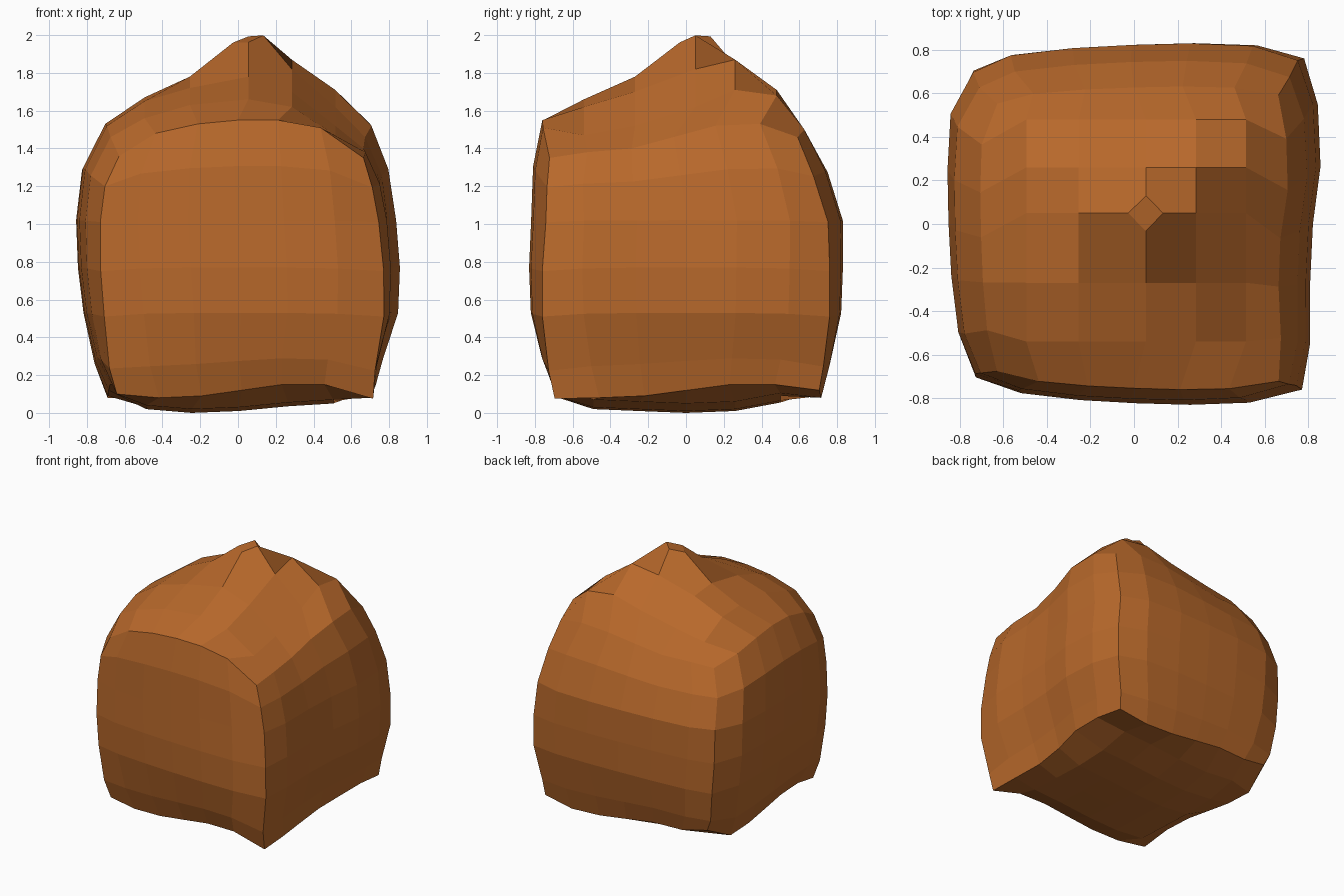
import bpy, bmesh

if "Cube" in bpy.data.objects:
    bpy.data.objects.remove(bpy.data.objects["Cube"])

# Side rings: z at face middle, z at corner, x min, x max, y min, y max, corner squareness
RINGS = [
    (0.11, 0.11, -0.70, 0.73, -0.71, 0.72, 0.965),
    (0.27, 0.24, -0.77, 0.77, -0.77, 0.77, 0.93),
    (0.53, 0.51, -0.83, 0.85, -0.83, 0.83, 0.90),
    (0.77, 0.75, -0.86, 0.86, -0.84, 0.84, 0.89),
    (1.02, 1.01, -0.87, 0.84, -0.83, 0.84, 0.88),
    (1.29, 1.22, -0.84, 0.80, -0.82, 0.76, 0.88),
    (1.54, 1.38, -0.72, 0.71, -0.77, 0.64, 0.92),
]
ALONG = [0, 0.31, 0.64]            # spacing from face middle towards corner
ROUND = [0, 0.04, 0.27, 1]         # how strongly each column bends to the corner

# Top heights, rows from front to back, columns from left to right
TOP = [
    (1.36, 1.48, 1.53, 1.55, 1.55, 1.51, 1.35),
    (1.46, 1.56, 1.63, 1.66, 1.62, 1.47, 1.38),
    (1.52, 1.65, 1.72, 1.78, 1.70, 1.52, 1.40),
    (1.53, 1.67, 1.78, 2.00, 1.82, 1.62, 1.46),
    (1.51, 1.66, 1.76, 1.84, 1.87, 1.71, 1.52),
    (1.47, 1.55, 1.59, 1.65, 1.71, 1.68, 1.53),
    (1.41, 1.43, 1.43, 1.46, 1.49, 1.50, 1.46),
]
TOP_X, TOP_Y = [-.50, -.26, .05, .28, .51], [-.54, -.27, .05, .26, .48]

# Underside: the lower edge climbs to the right on each face
EDGE = [.08, .09, .12, .15, .15]
CORNER = {(-3, -3): .10, (3, -3): .075, (3, 3): .12, (-3, 3): .19}
LOW = [-.49, -.25, 0, .26, .50]
RISE_X, RISE_Y = [.02, 0, .01, .035, .05], [.02, .01, 0, .01, .055]


def lower_edge(i, j):
    if (i, j) in CORNER:
        return CORNER[i, j]
    t = {(True, -3): i, (True, 3): -i}.get((abs(j) == 3, j), j if i == 3 else -j)
    return EDGE[t + 2]


def ring_point(i, j, k):
    zm, zc, x0, x1, y0, y1, c = RINGS[k + 3]
    n = min(abs(i), abs(j))        # steps away from the face middle
    out = 1 - (1 - c) * ROUND[n]

    def place(t, lo, hi):
        s = out if abs(t) == 3 else ALONG[abs(t)]
        return (lo + hi) / 2 + (hi - lo) / 2 * s * (1 if t > 0 else -1)

    x, y = place(i, x0, x1), place(j, y0, y1)
    z = zm + (zc - zm) * ROUND[n]
    if k == 3:
        z = TOP[j + 3][i + 3]
    elif k == 2:                   # follow the uneven top edge
        below = 1.02 - .01 * ROUND[n]
        z = below + .54 * (TOP[j + 3][i + 3] - below)
    elif k == -3:
        z = lower_edge(i, j)
    elif k == -2:
        z += .5 * (lower_edge(i, j) - .11)
    # the rock flares towards the back, with a shallow dent on the right
    x, y = x * (1 + .04 * y) / 1.015, y * (1 + .05 * x) / 1.02
    if i == 3 and j in (-1, 0):
        x -= .03
    if i == -j and abs(i) == 3:    # front right and back left corners sit over
        x += .035
    return x, y, z


def point(i, j, k):
    if max(abs(i), abs(j)) == 3:
        return ring_point(i, j, k)
    a, b = i + 2, j + 2
    if k == 3:
        return TOP_X[a], TOP_Y[b], TOP[j + 3][i + 3]
    return LOW[a], LOW[b], RISE_X[a] + RISE_Y[b]


# Rock: a six-by-six gridded cube with every grid point moved onto the rock surface
bm = bmesh.new()
verts = {}


def vert(key):
    if key not in verts:
        verts[key] = bm.verts.new(point(*key))
    return verts[key]


for axis in range(3):
    for side in (-3, 3):
        for u in range(-3, 3):
            for v in range(-3, 3):
                quad = []
                for p, q in ((u, v), (u + 1, v), (u + 1, v + 1), (u, v + 1)):
                    key = [p, q]
                    key.insert(axis, side)
                    quad.append(vert(tuple(key)))
                bm.faces.new(quad)
bmesh.ops.recalc_face_normals(bm, faces=bm.faces)

# Blunt tip: cut the peak off and lean the small flat towards back right
bmesh.ops.bevel(bm, geom=[verts[0, 0, 3]], offset=.1, offset_type='OFFSET',
                segments=1, profile=.5, affect='VERTICES')
for v in bm.verts:
    if v.co.z > 1.88:
        v.co.z = 2.02 - .4 * ((v.co.x - .11) ** 2 + (v.co.y - .1) ** 2) ** .5

# Centre on the ground
for ax in range(3):
    lo, hi = min(v.co[ax] for v in bm.verts), max(v.co[ax] for v in bm.verts)
    shift = lo if ax == 2 else (lo + hi) / 2
    for v in bm.verts:
        v.co[ax] -= shift

mesh = bpy.data.meshes.new("rock")
bm.to_mesh(mesh)
bm.free()
mat = bpy.data.materials.new("brown_stone")
mat.diffuse_color = (0.48, 0.14, 0.024, 1)
mat.use_nodes = True
mat.node_tree.nodes["Principled BSDF"].inputs["Base Color"].default_value = mat.diffuse_color
mesh.materials.append(mat)
bpy.context.collection.objects.link(bpy.data.objects.new("rock", mesh))
